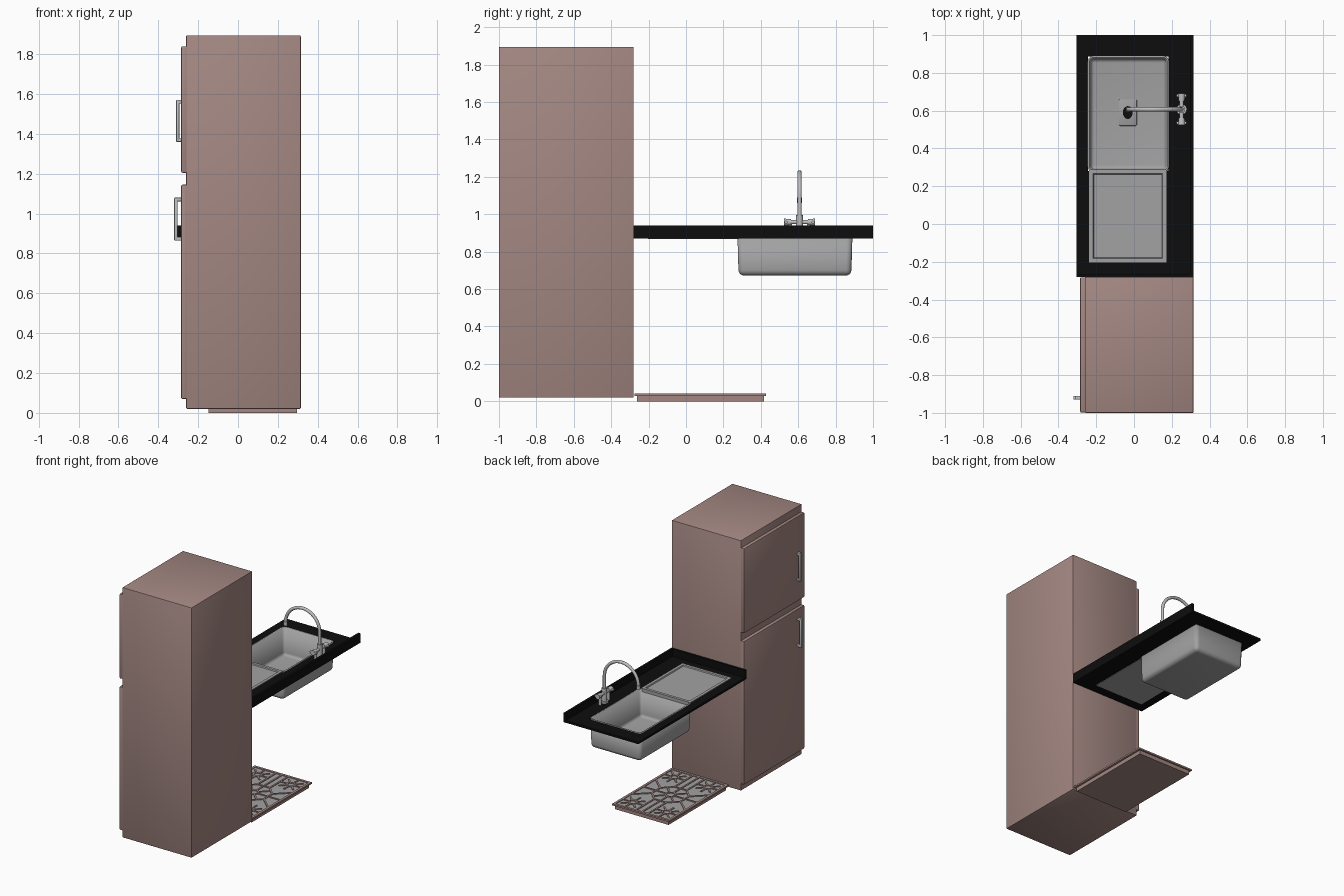
import bpy, bmesh, math
from mathutils import Vector, Matrix

if "Cube" in bpy.data.objects:
    bpy.data.objects.remove(bpy.data.objects["Cube"])


def material(name, r, g, b):
    m = bpy.data.materials.new(name)
    m.diffuse_color = (r, g, b, 1)
    m.use_nodes = True
    m.node_tree.nodes["Principled BSDF"].inputs["Base Color"].default_value = m.diffuse_color
    return m


BROWN = material("dusty_brown", 0.37, 0.245, 0.225)
STEEL = material("sink_steel", 0.36, 0.36, 0.36)
CHROME = material("light_chrome", 0.52, 0.52, 0.52)
BLACK = material("counter_black", 0.004, 0.004, 0.004)


def finish(name, bm, mat, smooth=True):
    bmesh.ops.recalc_face_normals(bm, faces=bm.faces)
    me = bpy.data.meshes.new(name)
    bm.to_mesh(me)
    bm.free()
    me.materials.append(mat)
    ob = bpy.data.objects.new(name, me)
    bpy.context.collection.objects.link(ob)
    if smooth:
        shade(ob)
    return ob


def shade(ob):
    bpy.ops.object.select_all(action='DESELECT')
    ob.select_set(True)
    bpy.context.view_layer.objects.active = ob
    bpy.ops.object.shade_smooth_by_angle(angle=math.radians(35))


def add_box(bm, lo, hi):
    c = [(a + b) / 2 for a, b in zip(lo, hi)]
    s = [b - a for a, b in zip(lo, hi)]
    return bmesh.ops.create_cube(
        bm, size=1, matrix=Matrix.Translation(c) @ Matrix.Diagonal((*s, 1)))['verts']


def boxes(name, mat, spans, bevel=0.0, seg=2):
    bm = bmesh.new()
    for lo, hi in spans:
        add_box(bm, lo, hi)
    if bevel:
        bmesh.ops.bevel(bm, geom=bm.edges[:], offset=bevel, segments=seg,
                        profile=0.5, affect='EDGES')
    return finish(name, bm, mat, bool(bevel))


def rod(bm, p, q, r1, r2=None, seg=20):
    p, q = Vector(p), Vector(q)
    d = q - p
    rot = d.to_track_quat('Z', 'Y').to_matrix().to_4x4()
    bmesh.ops.create_cone(bm, cap_ends=True, segments=seg, radius1=r1,
                          radius2=r1 if r2 is None else r2, depth=d.length,
                          matrix=Matrix.Translation((p + q) / 2) @ rot)


# Fridge: cabinet, two doors on the -x side, two bow handles
boxes("fridge_cabinet", BROWN, [((-0.26, -1, 0.02), (0.315, -0.28, 1.895))], 0.005)
for name, z0, z1 in (("lower_door", 0.07, 1.145), ("upper_door", 1.205, 1.84)):
    boxes("fridge_" + name, BROWN, [((-0.285, -0.998, z0), (-0.255, -0.282, z1))], 0.006)
for name, x, z0, z1 in (("lower_handle", -0.32, 0.865, 1.08),
                        ("upper_handle", -0.31, 1.36, 1.57)):
    y0, y1 = -0.93, -0.91
    boxes("fridge_" + name, CHROME, [
        ((x, y0, z0), (x + 0.016, y1, z1)),
        ((x + 0.01, y0, z0), (-0.283, y1, z0 + 0.018)),
        ((x + 0.01, y0, z1 - 0.018), (-0.283, y1, z1))], 0.003)

# Countertop slab around the sink opening, with upstands on the back and fridge side
ZB, ZT = 0.87, 0.886
XL, XR, Y0, Y1 = -0.305, 0.315, -0.28, 1.0
boxes("countertop", BLACK, [
    ((XL, Y0, ZB), (XR, -0.2, ZT)),
    ((XL, -0.2, ZB), (-0.235, 0.28, ZT)),
    ((0.17, -0.2, ZB), (XR, 0.28, ZT)),
    ((XL, 0.28, ZB), (-0.243, 0.888, ZT)),
    ((0.183, 0.28, ZB), (XR, 0.888, ZT)),
    ((XL, 0.888, ZB), (XR, Y1, ZT))])
boxes("counter_upstands", BLACK, [
    ((0.297, Y0, ZB), (XR, Y1, 0.94)),
    ((XL, Y0, ZB), (XR, Y0 + 0.016, 0.94))])

# Sink basin: open tapered tub with rounded edges
bm = bmesh.new()
add_box(bm, (-0.245, 0.275, 0.672), (0.185, 0.89, 0.889))
for v in bm.verts:
    if v.co.z < 0.7:
        v.co.x = -0.03 + (v.co.x + 0.03) * 0.97
        v.co.y = 0.582 + (v.co.y - 0.582) * 0.98
top = max(bm.faces, key=lambda f: f.calc_center_median().z)
bmesh.ops.delete(bm, geom=[top], context='FACES_ONLY')
bmesh.ops.bevel(bm, geom=[e for e in bm.edges if not e.is_boundary], offset=0.03,
                segments=5, profile=0.5, affect='EDGES')
tub = finish("sink_basin", bm, STEEL)
# open shells can be flipped by recalculation, so check the floor points down
floor = min(tub.data.polygons, key=lambda p: p.center.z)
solid = tub.modifiers.new("wall", 'SOLIDIFY')
solid.thickness = 0.01
solid.offset = -1 if floor.normal.z < 0 else 1

# Drain plate and hole
boxes("drain_plate", STEEL, [((-0.08, 0.52, 0.675), (0.015, 0.66, 0.69))], 0.005)
bm = bmesh.new()
rod(bm, (-0.033, 0.59, 0.68), (-0.033, 0.59, 0.692), 0.026, seg=28)
bmesh.ops.scale(bm, vec=(1, 1.3, 1), verts=bm.verts[:],
                space=Matrix.Translation((0, -0.59, 0)))
finish("drain_hole", bm, BLACK)

# Drainboard: plate with a raised rim and a recessed field
bm = bmesh.new()
add_box(bm, (-0.237, -0.203, 0.867), (0.172, 0.288, 0.892))
top = max(bm.faces, key=lambda f: f.calc_center_median().z)
bmesh.ops.inset_region(bm, faces=[top], thickness=0.03, depth=0)
bmesh.ops.inset_region(bm, faces=[top], thickness=0.005, depth=-0.008)
finish("drainboard", bm, STEEL, False)

# Faucet: body, cross bar, knobs
FX, FY = 0.252, 0.607
bm = bmesh.new()
rod(bm, (FX, FY, 0.88), (FX, FY, 0.9), 0.028)
rod(bm, (FX, FY, 0.9), (FX, FY, 0.995), 0.018)
rod(bm, (FX, FY - 0.06, 0.958), (FX, FY + 0.06, 0.958), 0.011)
for s in (-1, 1):
    rod(bm, (FX, FY + s * 0.045, 0.958), (FX, FY + s * 0.083, 0.958), 0.016, 0.019)
    rod(bm, (FX - 0.027, FY + s * 0.072, 0.958), (FX + 0.027, FY + s * 0.072, 0.958), 0.008)
    rod(bm, (FX, FY + s * 0.05, 0.88), (FX, FY + s * 0.05, 0.958), 0.01)
finish("faucet_body", bm, CHROME)

# Faucet spout: swan neck curve with a nozzle
R = 0.141
path = [(FX, FY, 0.98)]
path += [(FX - R + R * math.cos(a), FY, 1.083 + R * math.sin(a))
         for a in (math.pi * i / 24 for i in range(25))]
cu = bpy.data.curves.new("faucet_spout", 'CURVE')
cu.dimensions = '3D'
cu.bevel_depth = 0.0115
cu.bevel_resolution = 4
cu.use_fill_caps = True
sp = cu.splines.new('POLY')
sp.points.add(len(path) - 1)
for pt, co in zip(sp.points, path):
    pt.co = (*co, 1)
    pt.radius = 1
sp.use_smooth = True
cu.materials.append(CHROME)
bpy.context.collection.objects.link(bpy.data.objects.new("faucet_spout", cu))
bm = bmesh.new()
rod(bm, (FX - 2 * R, FY, 1.06), (FX - 2 * R, FY, 1.09), 0.014)
finish("faucet_nozzle", bm, CHROME)

# Floor mat: tapered base, flange, grey field
CX, CY, HX, HY = 0.075, 0.077, 0.237, 0.352
bm = bmesh.new()
for v in add_box(bm, (CX - 0.222, CY - 0.34, 0), (CX + 0.222, CY + 0.34, 0.03)):
    pass
add_box(bm, (CX - HX, CY - HY, 0.029), (CX + HX, CY + HY, 0.034))
finish("mat_base", bm, BROWN, False)
boxes("mat_field", STEEL, [((CX - HX + 0.01, CY - HY + 0.01, 0.033),
                            (CX + HX - 0.01, CY + HY - 0.01, 0.036))])

# Mat lattice: border, rings and flower spokes in thin bars
bm = bmesh.new()
Z0, Z1 = 0.034, 0.041


def bar(p, q, w=0.012):
    p, q = Vector((*p, 0)), Vector((*q, 0))
    d = q - p
    m = (Matrix.Translation((p + q) / 2 + Vector((CX, CY, (Z0 + Z1) / 2)))
         @ Matrix.Rotation(math.atan2(d.y, d.x), 4, 'Z')
         @ Matrix.Diagonal((d.length, w, Z1 - Z0, 1)))
    bmesh.ops.create_cube(bm, size=1, matrix=m)


def ring(c, r, n=8, w=0.012):
    pts = [(c[0] + r * math.cos((i + .5) * math.tau / n),
            c[1] + r * math.sin((i + .5) * math.tau / n)) for i in range(n)]
    for i in range(n):
        bar(pts[i], pts[(i + 1) % n], w)


def polar(c, r, i):
    a = i * math.tau / 8
    return (c[0] + r * math.cos(a), c[1] + r * math.sin(a))


ex, ey = HX - 0.009, HY - 0.009
for s in (-1, 1):
    bar((-ex - 0.009, s * ey), (ex + 0.009, s * ey), 0.018)
    bar((s * ex, -ey), (s * ex, ey), 0.018)
    bar((s * 0.13, 0), (s * ex, 0))
    bar((0, s * 0.13), (0, s * ey))
ring((0, 0), 0.035)
ring((0, 0), 0.13)
for i in range(8):
    bar(polar((0, 0), 0.035, i), polar((0, 0), 0.125, i))
for sx in (-1, 1):
    for sy in (-1, 1):
        c = (sx * 0.14, sy * 0.245)
        ring(c, 0.03)
        for i in range(8):
            bar(polar(c, 0.03, i), polar(c, 0.085, i))
        bar((sx * 0.05, sy * 0.12), (sx * 0.05, sy * ey))
        bar((sx * 0.12, sy * 0.05), (sx * ex, sy * 0.15))
finish("mat_lattice", bm, BROWN, False)
